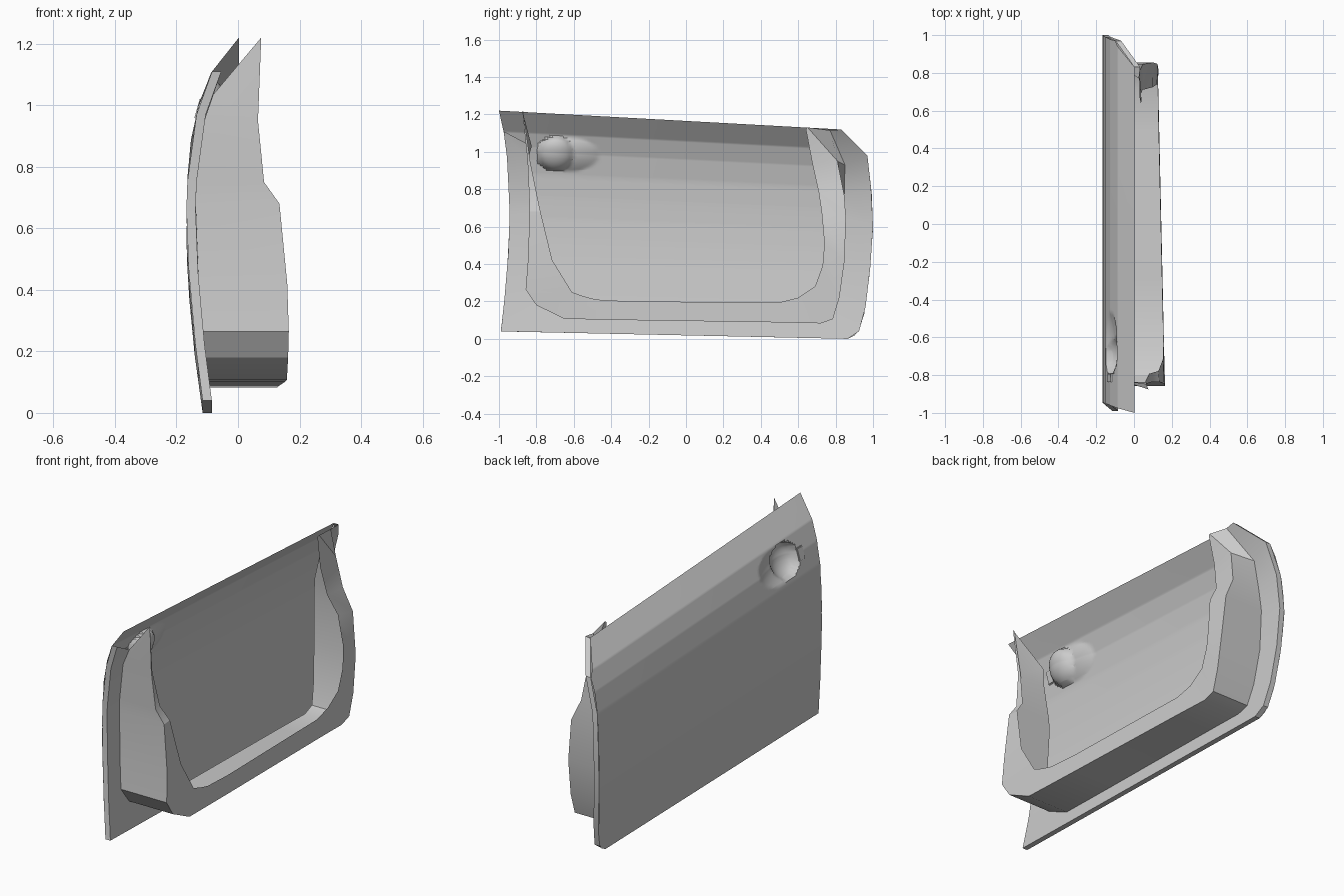
import bpy, bmesh, math

if "Cube" in bpy.data.objects:
    bpy.data.objects.remove(bpy.data.objects["Cube"])

def lerp_table(table, v):
    """Piecewise-linear lookup in a list of (key, value)."""
    if v <= table[0][0]:
        return table[0][1]
    for (a, p), (b, q) in zip(table, table[1:]):
        if v <= b:
            return p + (q - p) * (v - a) / (b - a)
    return table[-1][1]

# Door side section and edges, as functions of height fraction t
SECTION = [(0, -.115), (.17, -.141), (.33, -.158), (.43, -.165), (.52, -.168), (.62, -.164),
           (.72, -.153), (.82, -.127), (.905, -.087), (1, .003)]
FRONT = [(0, -.99), (.15, -.97), (.3, -.955), (.5, -.943), (.65, -.945), (.8, -.957), (.905, -.975), (1, -1)]
REAR = [(0, .865), (.015, .90), (.04, .925), (.12, .953), (.3, .98), (.53, 1), (.7, .993), (.88, .97), (1, .83)]
LIP_X = [(0, .155), (.1, .163), (.36, .166), (.68, .135), (.75, .085), (.95, .065), (1.22, .075)]

def top(y): return 1.22 - .055 * (y + 1)
def bottom(y): return max(0, .04 - .0214 * (y + 1))

def skin_x(y, z):
    t = (z - bottom(y)) / (top(y) - bottom(y))
    return lerp_table(SECTION, t)

def lip_x(y, z):
    return lerp_table(LIP_X, z) - .035 * (y + .85) / 1.65

def make(name, verts, faces, angle=30):
    me = bpy.data.meshes.new(name)
    me.from_pydata(verts, [], faces)
    bm = bmesh.new()
    bm.from_mesh(me)
    bmesh.ops.remove_doubles(bm, verts=bm.verts, dist=1e-5)
    bmesh.ops.recalc_face_normals(bm, faces=bm.faces)
    bm.to_mesh(me)
    bm.free()
    ob = bpy.data.objects.new(name, me)
    bpy.context.collection.objects.link(ob)
    bpy.context.view_layer.objects.active = ob
    ob.select_set(True)
    bpy.ops.object.shade_smooth_by_angle(angle=math.radians(angle))
    ob.select_set(False)
    return ob

def loft(rows):
    n = len(rows[0])
    verts = [p for r in rows for p in r]
    faces = [(i * n + j, i * n + j + 1, (i + 1) * n + j + 1, (i + 1) * n + j)
             for i in range(len(rows) - 1) for j in range(n - 1)]
    return verts, faces

# Outer skin with the handle recess pressed inwards
def recess(y, z):
    r = math.hypot((y + .695) / .1, (z - .99) / .092)
    bowl = .07 * math.sqrt(1 - r * r) if r < 1 else 0
    q = math.hypot((y + .63) / .165, (z - .985) / .09)
    tail = .03 * (1 - q * q) if q < 1 else 0
    return max(bowl, tail)

us = [i * .015 / 2 for i in range(41)] + [.36 + i * .04 for i in range(17)]
keys = {k for tab in (SECTION, FRONT, REAR) for k, _ in tab}
ts = sorted(keys | {.72 + i * .0095 for i in range(26)} | {i / 16 for i in range(17)})
rows = []
for t in ts:
    a, b = lerp_table(FRONT, t), lerp_table(REAR, t)
    row = []
    for u in us:
        y = a + (b - a) * u
        z = bottom(y) + t * (top(y) - bottom(y))
        row.append((lerp_table(SECTION, t) + recess(y, z), y, z))
    rows.append(row)
make("outer_skin", *loft(rows), angle=35)

# Stations round the U: panel edge (y, z), wall (y, z), lip inner edge (y, z)
STATIONS = [
    (-.975, 1.11, -.875, 1.22, -.870, 1.215), (-.957, .97, -.847, .95, -.833, .95),
    (-.946, .75, -.838, .75, -.793, .75), (-.943, .66, -.836, .68, -.778, .68),
    (-.95, .46, -.845, .42, -.715, .42), (-.97, .22, -.857, .265, -.61, .25),
    (-.985, .08, -.80, .18, -.55, .228), (-.99, .04, -.65, .107, -.48, .21),
    (-.3, .025, -.3, .10, -.3, .20), (.5, .008, .5, .088, .5, .195),
    (.865, .0, .72, .083, .6, .22), (.925, .04, .785, .105, .69, .28),
    (.96, .17, .82, .22, .73, .39), (.985, .38, .848, .42, .74, .51),
    (1.0, .60, .855, .65, .725, .68), (.99, .80, .846, .77, .71, .78),
    (.97, .98, .81, .95, .675, .94), (.83, 1.119, .65, 1.13, .64, 1.125)]
BASE = {0: (-.825, 1.03), 16: (.85, .93), 17: (.77, 1.115)}   # wall roots that differ from wall
edge, ret, root, lip, inner = [], [], [], [], []
for i, (ey, ez, wy, wz, ly, lz) in enumerate(STATIONS):
    x = skin_x(ey, ez)
    edge.append((x, ey, ez))
    ret.append((x + .03, ey, ez))
    by, bz = BASE.get(i, (wy, wz))
    root.append((skin_x(by, bz) + .03, by, bz))
    lip.append((lip_x(wy, wz), wy, wz))
    inner.append((lip_x(ly, wz) - .004, ly, lz))

# Folded edge and return flange, then the inner wall with its lip
make("edge_flange", *loft([edge, ret, root]))
make("inner_frame", *loft([root, lip, inner]))

# Lock plate beside the handle recess
bm = bmesh.new()
bmesh.ops.create_cube(bm, size=1)
for v in bm.verts:
    y, z = -.815 + v.co.y * .05, .99 + v.co.z * .07
    v.co = (skin_x(y, z) + v.co.x * .012, y, z)
bmesh.ops.bevel(bm, geom=bm.edges[:], offset=.004, segments=2, affect='EDGES')
me = bpy.data.meshes.new("lock_plate")
bm.to_mesh(me)
bm.free()
bpy.context.collection.objects.link(bpy.data.objects.new("lock_plate", me))
